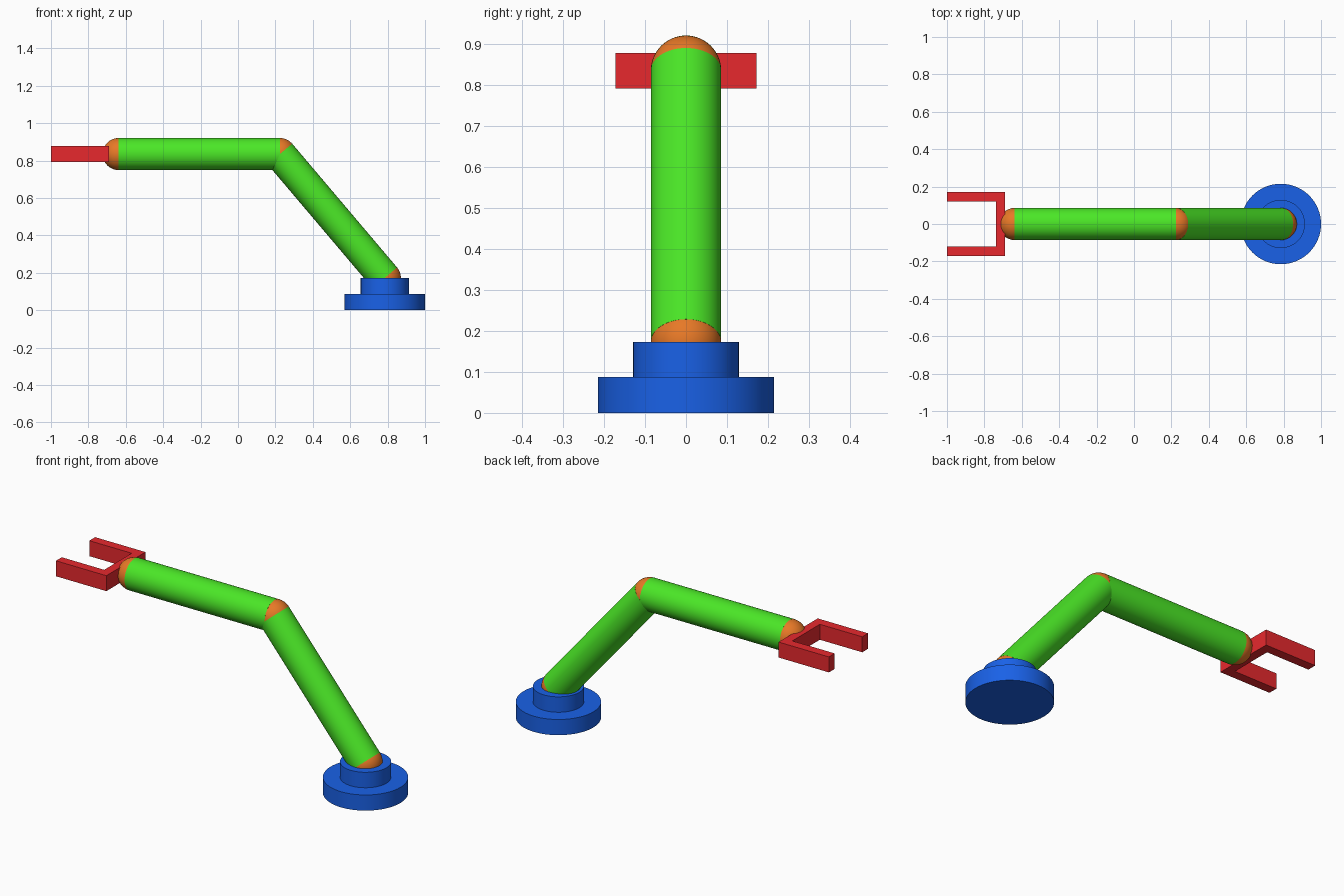
import bpy
from mathutils import Vector

if "Cube" in bpy.data.objects:
    bpy.data.objects.remove(bpy.data.objects["Cube"])

R = 0.086                             # arm and joint radius
SHOULDER = Vector((0.785, 0, 0.173))
ELBOW = Vector((0.224, 0, 0.835))
WRIST = Vector((-0.638, 0, 0.835))


def material(name, rgb):
    m = bpy.data.materials.new(name)
    m.diffuse_color = (*rgb, 1)
    m.use_nodes = True
    m.node_tree.nodes["Principled BSDF"].inputs["Base Color"].default_value = m.diffuse_color
    return m


BLUE = material("blue", (0.01, 0.12, 0.8))
GREEN = material("green", (0.07, 0.8, 0.02))
ORANGE = material("orange", (0.8, 0.19, 0.02))
RED = material("red", (0.8, 0.022, 0.027))


def finish(name, mat, smooth=True):
    ob = bpy.context.object
    ob.name = name
    ob.data.materials.append(mat)
    if smooth:
        bpy.ops.object.shade_smooth_by_angle()
    return ob


def rod(name, a, b, radius, mat):
    """Cylinder running from point a to point b."""
    d = b - a
    bpy.ops.mesh.primitive_cylinder_add(
        vertices=64, radius=radius, depth=d.length, location=(a + b) / 2,
        rotation=d.to_track_quat('Z', 'Y').to_euler())
    return finish(name, mat)


def box(name, lo, hi, mat):
    lo, hi = Vector(lo), Vector(hi)
    bpy.ops.mesh.primitive_cube_add(size=1, location=(lo + hi) / 2)
    bpy.context.object.scale = hi - lo
    bpy.ops.object.transform_apply(location=False, rotation=False, scale=True)
    return finish(name, mat, smooth=False)


# Stepped round base
x = SHOULDER.x
rod("base_plate", Vector((x, 0, 0)), Vector((x, 0, 0.087)), 0.215, BLUE)
rod("base_turntable", Vector((x, 0, 0.087)), Vector((x, 0, 0.173)), 0.129, BLUE)

# Arm segments
rod("lower_arm", SHOULDER, ELBOW, R, GREEN)
rod("upper_arm", ELBOW, WRIST, R, GREEN)

# Ball joints
for name, p in (("shoulder", SHOULDER), ("elbow", ELBOW), ("wrist", WRIST)):
    bpy.ops.mesh.primitive_uv_sphere_add(segments=64, ring_count=32, radius=R - 0.0003, location=p)
    finish(name + "_joint", ORANGE)

# Gripper: palm and two fingers
z0, z1 = WRIST.z - 0.043, WRIST.z + 0.043
box("gripper_palm", (-0.739, -0.172, z0), (-0.69, 0.172, z1), RED)
for name, s in (("left", 1), ("right", -1)):
    y0, y1 = sorted((s * 0.121, s * 0.172))
    box(name + "_gripper_finger", (-1, y0, z0), (-0.739, y1, z1), RED)
